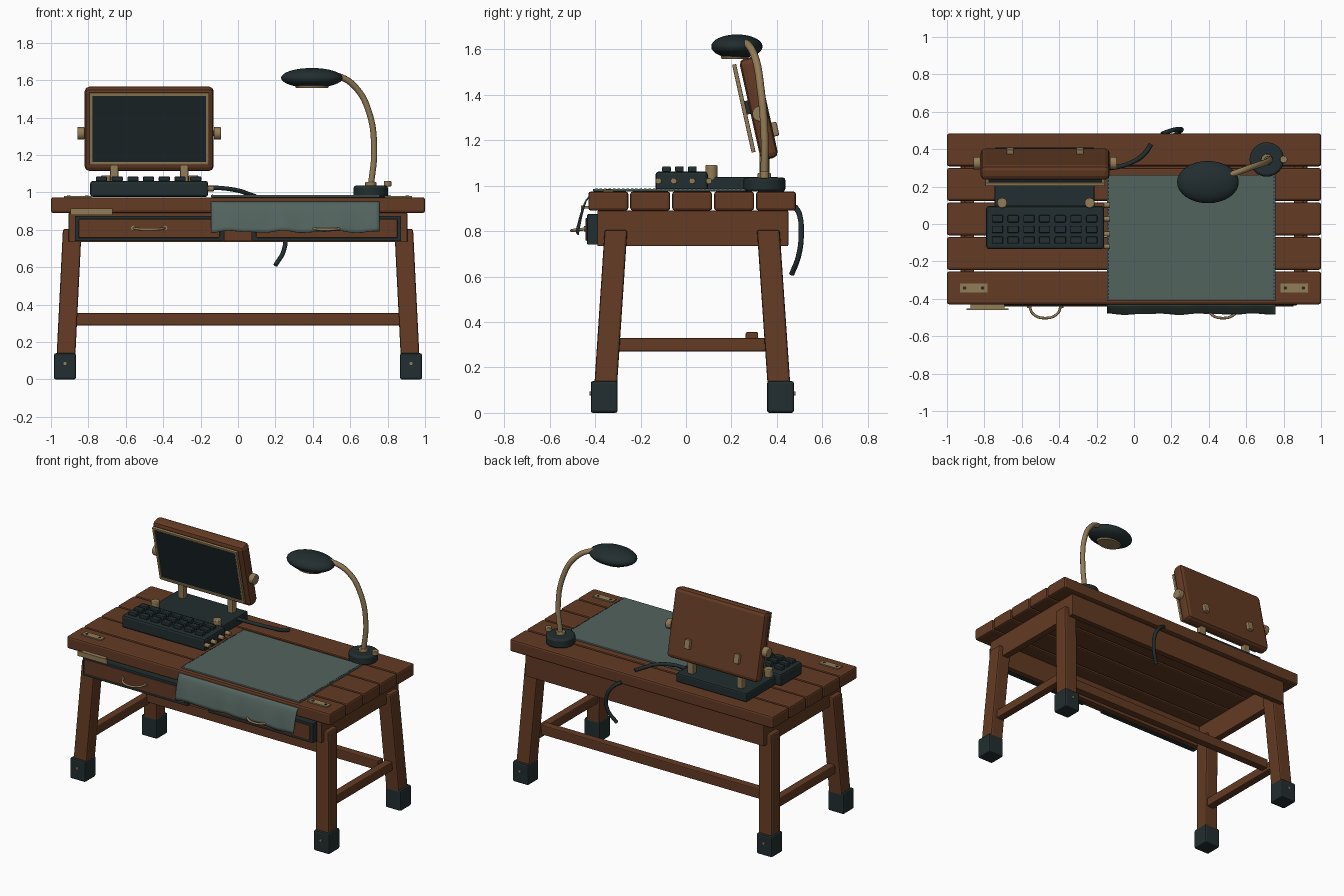
import bpy, bmesh, math
from mathutils import Matrix, Vector

if "Cube" in bpy.data.objects:
    bpy.data.objects.remove(bpy.data.objects["Cube"], do_unlink=True)


def material(name, r, g, b):
    m = bpy.data.materials.new(name)
    m.use_nodes = True
    m.diffuse_color = (r, g, b, 1)
    m.node_tree.nodes["Principled BSDF"].inputs["Base Color"].default_value = (r, g, b, 1)
    return m


WOOD = material("brown wood", 0.125, 0.043, 0.017)
DARK = material("dark slate metal", 0.016, 0.027, 0.029)
BRASS = material("aged brass", 0.29, 0.20, 0.095)
CLOTH = material("grey green cloth", 0.085, 0.125, 0.112)
GLASS = material("dark screen glass", 0.011, 0.019, 0.021)


def finish(name, bm, mat, bevel=0.0, smooth=False):
    me = bpy.data.meshes.new(name)
    bm.to_mesh(me)
    bm.free()
    me.materials.append(mat)
    ob = bpy.data.objects.new(name, me)
    bpy.context.collection.objects.link(ob)
    if bevel:
        mod = ob.modifiers.new("Bevel", "BEVEL")
        mod.width, mod.segments = bevel, 2
    if smooth:
        bpy.ops.object.select_all(action="DESELECT")
        ob.select_set(True)
        bpy.context.view_layer.objects.active = ob
        bpy.ops.object.shade_smooth_by_angle(angle=math.radians(35))
    return ob


def box(name, center, size, mat, bevel=0.0, frame=Matrix()):
    bm = bmesh.new()
    place = Matrix.Translation(center) @ Matrix.Diagonal((*size, 1))
    bmesh.ops.create_cube(bm, size=1, matrix=frame @ place)
    return finish(name, bm, mat, bevel)


def cylinder(name, center, radius, depth, mat, axis="Z", bevel=0.0, frame=Matrix(), sides=24):
    turn = {"X": Matrix.Rotation(math.pi / 2, 4, "Y"),
            "Y": Matrix.Rotation(math.pi / 2, 4, "X"), "Z": Matrix()}[axis]
    bm = bmesh.new()
    bmesh.ops.create_cone(bm, cap_ends=True, segments=sides, radius1=radius, radius2=radius,
                          depth=depth, matrix=frame @ Matrix.Translation(center) @ turn)
    return finish(name, bm, mat, bevel, True)


def tube(name, points, radius, mat):
    cu = bpy.data.curves.new(name, "CURVE")
    cu.dimensions = "3D"
    cu.bevel_depth, cu.bevel_resolution, cu.use_fill_caps = radius, 3, True
    sp = cu.splines.new("BEZIER")
    sp.bezier_points.add(len(points) - 1)
    for bp, p in zip(sp.bezier_points, points):
        bp.co = p
        bp.handle_left_type = bp.handle_right_type = "AUTO"
    cu.materials.append(mat)
    ob = bpy.data.objects.new(name, cu)
    bpy.context.collection.objects.link(ob)
    return ob


# Table top planks
for i in range(5):
    box(f"plank_{i + 1}", (0, -0.342 + i * 0.1845, 0.932), (2, 0.176, 0.084), WOOD, 0.012)

# Frame under the top
box("front_apron", (0, -0.37, 0.812), (1.8, 0.04, 0.156), WOOD, 0.004)
box("back_apron", (0, 0.43, 0.812), (1.8, 0.04, 0.156), WOOD, 0.004)
for s, side in ((1, "left"), (-1, "right")):
    box(f"{side}_apron", (s * 0.88, 0.03, 0.812), (0.05, 0.84, 0.156), WOOD, 0.004)

# Splayed legs with metal shoes and rivets
for s, side in ((1, "left"), (-1, "right")):
    for end, y_foot, y_top in (("front", -0.36, -0.308), ("back", 0.416, 0.362)):
        foot, top = Vector((s * 0.925, y_foot, 0.02)), Vector((s * 0.886, y_top, 0.805))
        bm = bmesh.new()
        bmesh.ops.create_cube(bm, size=1)
        for v in bm.verts:
            spot = top if v.co.z > 0 else foot
            v.co = spot + Vector((v.co.x * 0.1, v.co.y * 0.1, 0))
        finish(f"{end}_{side}_leg", bm, WOOD, 0.01)
        box(f"{end}_{side}_shoe", (s * 0.925, y_foot, 0.07), (0.118, 0.118, 0.14), DARK, 0.01)
        out = -1 if end == "front" else 1
        cylinder(f"{end}_{side}_rivet", (s * 0.925, y_foot + out * 0.06, 0.085), 0.008, 0.01, BRASS, "Y")
    box(f"{side}_stretcher", (s * 0.9, 0.03, 0.3), (0.055, 0.67, 0.06), WOOD, 0.006)
box("long_stretcher", (0, 0.29, 0.322), (1.76, 0.055, 0.066), WOOD, 0.006)

# Drawers with dark surrounds and bowed pulls
for s, side in ((1, "left"), (-1, "right")):
    x = s * 0.475
    box(f"{side}_drawer_surround", (x, -0.41, 0.807), (0.795, 0.05, 0.134), DARK, 0.004)
    box(f"{side}_drawer_front", (x, -0.415, 0.807), (0.755, 0.054, 0.1), WOOD, 0.004)
    tube(f"{side}_drawer_pull", [(x - 0.085, -0.435, 0.81), (x - 0.065, -0.48, 0.805), (x, -0.503, 0.802),
                                 (x + 0.065, -0.48, 0.805), (x + 0.085, -0.435, 0.81)], 0.007, BRASS)
    for e in (-1, 1):
        cylinder(f"{side}_pull_mount", (x + e * 0.085, -0.443, 0.81), 0.012, 0.012, BRASS, "Y")
    # Corner plates with dark screws
    box(f"{side}_corner_plate", (s * 0.857, -0.342, 0.977), (0.145, 0.047, 0.009), BRASS)
    for e in (-1, 1):
        cylinder(f"{side}_plate_screw", (s * 0.857 + e * 0.048, -0.342, 0.982), 0.009, 0.004, DARK)
box("drawer_divider", (0, -0.4, 0.807), (0.15, 0.04, 0.134), WOOD, 0.003)
box("name_plate", (-0.783, -0.457, 0.896), (0.225, 0.008, 0.034), BRASS)
box("name_plate_mount", (-0.783, -0.44, 0.905), (0.18, 0.03, 0.012), BRASS)

# Desk mat and its hanging front flap
box("desk_mat", (0.306, -0.073, 0.98), (0.902, 0.672, 0.012), CLOTH, 0.004)
bm = bmesh.new()
bmesh.ops.create_grid(bm, x_segments=40, y_segments=8, size=0.5)
for v in bm.verts:
    u, t = v.co.x, 0.5 - v.co.y
    wave = math.sin(u * 21) + 0.5 * math.sin(u * 37 + 1)
    v.co = (0.306 + u * 0.902, -0.427 - 0.055 * t ** 0.6 + 0.003 * wave * t,
            0.955 - t * (0.165 + 0.005 * wave))
flap = finish("mat_front_flap", bm, CLOTH, smooth=True)
flap.modifiers.new("Thickness", "SOLIDIFY").thickness = 0.006

# Stitches along the mat edges
bm = bmesh.new()
for i in range(34):
    y = 0.25 - i * 0.0195
    for x in (-0.137, 0.749):
        bmesh.ops.create_cube(bm, size=1, matrix=Matrix.Translation((x, y, 0.986))
                              @ Matrix.Diagonal((0.004, 0.011, 0.003, 1)))
finish("mat_stitches", bm, DARK)

# Keyboard
box("keyboard_body", (-0.475, -0.019, 1.019), (0.63, 0.23, 0.086), DARK, 0.014)
for row in range(3):
    for col in range(7):
        box("key", (-0.73 + col * 0.084, 0.028 - row * 0.057, 1.072), (0.06, 0.038, 0.026), DARK, 0.006)
for y in (0.112, 0.03, -0.06, -0.134):
    cylinder("side_button", (-0.145, y * 0.9, 1.02), 0.014, 0.036, BRASS, "X", 0.003)

# Base unit behind the keyboard
box("base_unit", (-0.478, 0.25, 1.007), (0.535, 0.32, 0.062), DARK, 0.01)
for x in (-0.705, -0.237):
    cylinder("base_dial", (x, 0.112, 1.055), 0.027, 0.07, BRASS, bevel=0.005)

# Tilted display
tilt = Matrix.Translation((-0.475, 0.32, 1.34)) @ Matrix.Rotation(math.radians(12.5), 4, "X")
box("display_case", (0, 0, 0), (0.69, 0.08, 0.455), WOOD, 0.025, tilt)
box("display_glass", (0, -0.062, 0.014), (0.62, 0.008, 0.37), GLASS, 0, tilt)
for s in (-1, 1):
    box("display_side_trim", (s * 0.312, -0.064, 0.014), (0.018, 0.018, 0.394), BRASS, 0.003, tilt)
    box("display_edge_trim", (0, -0.064, 0.014 + s * 0.189), (0.642, 0.018, 0.018), BRASS, 0.003, tilt)
    box("display_spacer", (s * 0.2, -0.048, 0.014), (0.06, 0.03, 0.06), DARK, 0, tilt)
    cylinder("display_side_knob", (s * 0.365, 0, -0.025), 0.034, 0.038, BRASS, "X", 0.005, tilt)
    cylinder("display_knob_axle", (s * 0.345, 0, -0.025), 0.014, 0.03, BRASS, "X", 0, tilt)
    box("display_back_latch", (s * 0.187, 0.048, -0.105), (0.04, 0.03, 0.062), BRASS, 0.006, tilt)
    box("display_hinge_post", (-0.475 + s * 0.187, 0.345, 1.09), (0.045, 0.045, 0.13), BRASS, 0.008)

# Cables
tube("desk_cable", [(-0.21, 0.3, 1.025), (-0.12, 0.3, 1.025), (0, 0.335, 1.01),
                    (0.06, 0.38, 0.99), (0.09, 0.425, 0.98)], 0.012, DARK)
tube("hanging_cable", [(0.15, 0.482, 0.905), (0.2, 0.5, 0.87), (0.25, 0.507, 0.78),
                       (0.245, 0.495, 0.69), (0.2, 0.465, 0.61)], 0.012, DARK)

# Desk lamp
cylinder("lamp_base", (0.71, 0.345, 1.005), 0.092, 0.062, DARK, bevel=0.012, sides=32)
cylinder("lamp_switch", (0.8, 0.345, 1.047), 0.02, 0.03, BRASS, bevel=0.004)
cylinder("lamp_collar", (0.71, 0.345, 1.04), 0.03, 0.03, BRASS, bevel=0.004)
tube("lamp_neck", [(0.71, 0.345, 1.03), (0.728, 0.345, 1.23), (0.7, 0.328, 1.43),
                   (0.63, 0.305, 1.56), (0.54, 0.272, 1.62), (0.46, 0.245, 1.625)], 0.017, BRASS)
bm = bmesh.new()
bmesh.ops.create_uvsphere(bm, u_segments=32, v_segments=16, radius=1,
                          matrix=Matrix.Translation((0.395, 0.224, 1.612)) @ Matrix.Diagonal((0.165, 0.113, 0.053, 1)))
finish("lamp_shade", bm, DARK, smooth=True)
bm = bmesh.new()
bmesh.ops.create_cone(bm, cap_ends=True, segments=32, radius1=0.085, radius2=0.1, depth=0.03,
                      matrix=Matrix.Translation((0.395, 0.215, 1.572)) @ Matrix.Diagonal((1, 0.68, 1, 1)))
finish("lamp_bulb_ring", bm, BRASS, smooth=True)
